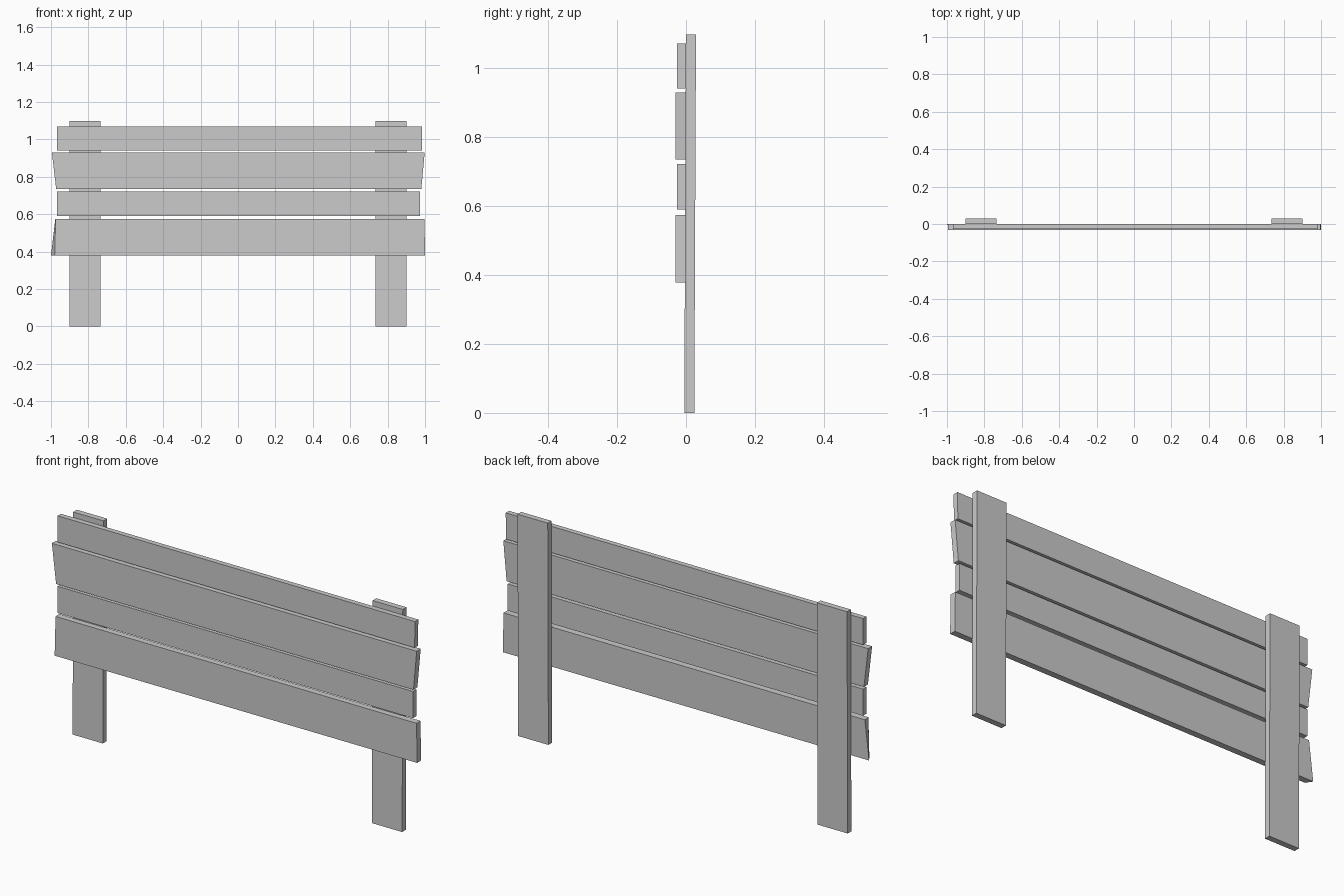
import bpy
import bmesh

cube = bpy.data.objects.get("Cube")
if cube:
    bpy.data.objects.remove(cube, do_unlink=True)

grey = bpy.data.materials.new("plain_grey")
grey.use_nodes = True
colour = (0.6, 0.6, 0.6, 1)
grey.diffuse_color = colour
grey.node_tree.nodes["Principled BSDF"].inputs["Base Color"].default_value = colour


def board(name, front, back, y_front, y_back, lean=0.0):
    """Board between a front and a back outline; lean shifts the lower end in y."""
    bm = bmesh.new()
    low = min(z for x, z in front)
    rings = []
    for outline, y in ((front, y_front), (back, y_back)):
        rings.append([bm.verts.new((x, y + (lean if z == low else 0), z))
                      for x, z in outline])
    f, b = rings
    bm.faces.new(f)
    bm.faces.new(b[::-1])
    n = len(f)
    for i in range(n):
        j = (i + 1) % n
        bm.faces.new((f[i], b[i], b[j], f[j]))
    bmesh.ops.recalc_face_normals(bm, faces=bm.faces)
    mesh = bpy.data.meshes.new(name)
    bm.to_mesh(mesh)
    bm.free()
    mesh.materials.append(grey)
    obj = bpy.data.objects.new(name, mesh)
    bpy.context.collection.objects.link(obj)
    return obj


def outline(bottom, top, z0, z1):
    return [(bottom[0], z0), (bottom[1], z0), (top[1], z1), (top[0], z1)]


# Upright posts, leaning very slightly
for name, x0, x1 in (("right_post", -0.9, -0.735), ("left_post", 0.735, 0.9)):
    shape = outline((x0, x1), (x0, x1), 0, 1.097)
    board(name, shape, shape, 0.0, 0.029, lean=-0.005)

# Planks with uneven sawn ends: bottom span, top span, heights, front depth
planks = {
    "top_plank": ((-0.967, 0.983), (-0.967, 0.985), 0.94, 1.07, -0.026),
    "upper_wide_plank": ((-0.972, 0.98), (-0.995, 0.998), 0.734, 0.929, -0.031),
    "lower_narrow_plank": ((-0.967, 0.974), (-0.967, 0.974), 0.59, 0.722, -0.026),
}
for name, (bottom, top, z0, z1, depth) in planks.items():
    shape = outline(bottom, top, z0, z1)
    board(name, shape, shape, depth, 0.0)

# Lowest plank, its right end cut at a slant through the thickness
board("bottom_plank",
      outline((-0.98, 1.0), (-0.975, 0.997), 0.378, 0.573),
      outline((-1.0, 1.0), (-0.977, 0.997), 0.378, 0.573),
      -0.031, 0.0)
